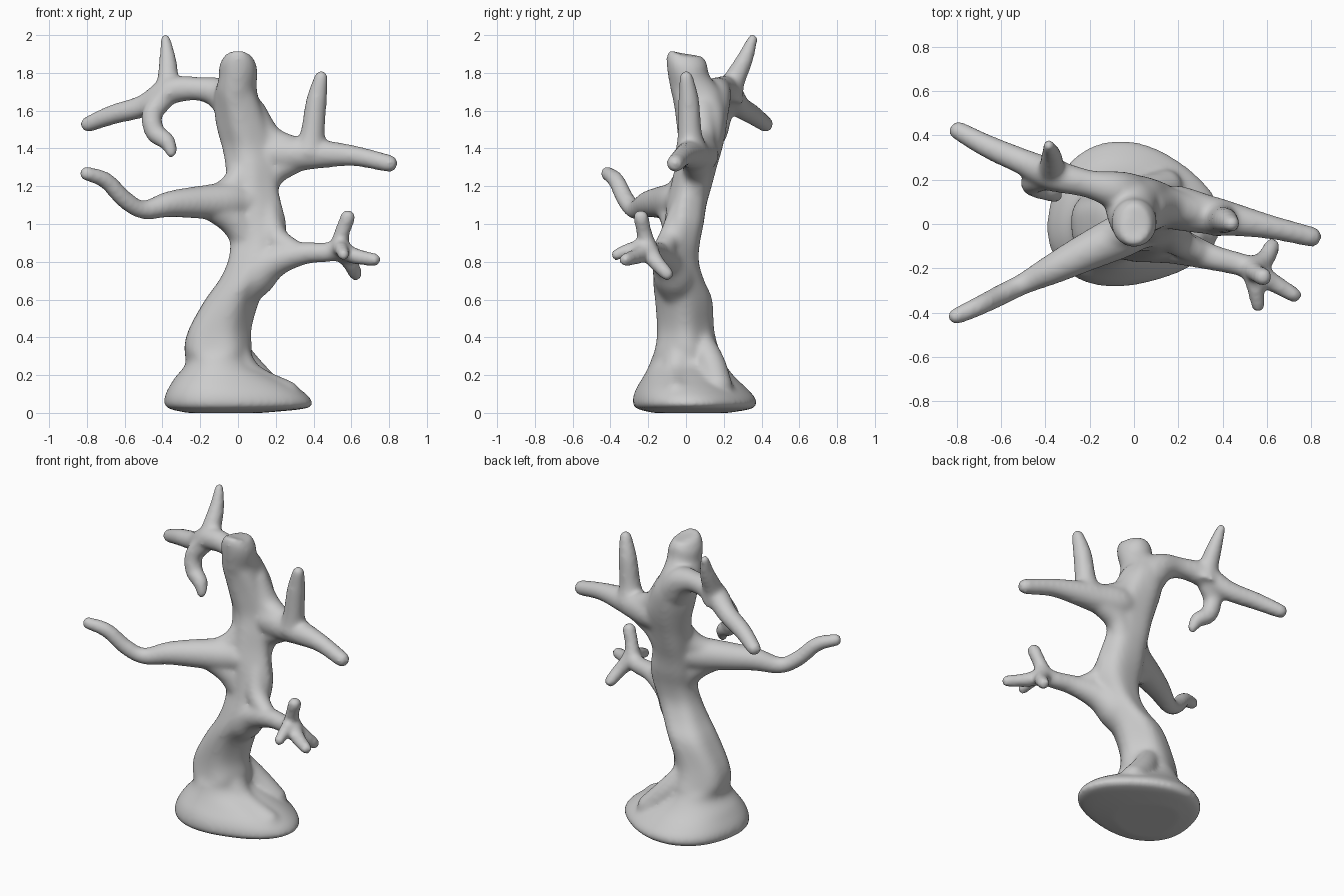
import bpy, bmesh, math
from mathutils import Vector

bm = bmesh.new()
SEG = 24


def spline(rows, steps=6):
    """Catmull-Rom interpolation through rows of numbers."""
    rows = [Vector(r) for r in rows]
    ext = [rows[0] * 2 - rows[1]] + rows + [rows[-1] * 2 - rows[-2]]
    out = []
    for a, b, c, d in zip(ext, ext[1:], ext[2:], ext[3:]):
        for i in range(steps):
            t = i / steps
            out.append(0.5 * (2 * b + (c - a) * t + (2 * a - 5 * b + 4 * c - d) * t ** 2
                              + (3 * b - a - 3 * c + d) * t ** 3))
    return out + [rows[-1]]


def loft(rings):
    """Closed skin over a list of rings of points."""
    rings = [[bm.verts.new(p) for p in r] for r in rings]
    n = len(rings[0])
    for r, s in zip(rings, rings[1:]):
        for i in range(n):
            j = (i + 1) % n
            bm.faces.new((r[i], r[j], s[j], s[i]))
    bm.faces.new(rings[0][::-1])
    bm.faces.new(rings[-1])


def limb(*rows):
    """Round tapering limb through (x, y, z, radius) rows, with a blunt tip."""
    pts = spline(rows)
    p = [Vector(q[:3]) for q in pts]
    rad = [q[3] for q in pts]
    tip = (p[-1] - p[-2]).normalized()
    end = rad[-1]
    p += [p[-1] + tip * end * 0.45, p[-1] + tip * end * 0.7]
    rad += [end * 0.8, end * 0.4]
    prev, side, rings = None, None, []
    for i, c in enumerate(p):
        t = (p[min(i + 1, len(p) - 1)] - p[max(i - 1, 0)]).normalized()
        if prev is None:
            side = t.orthogonal().normalized()
        else:
            side = prev.rotation_difference(t) @ side
        prev = t
        up = t.cross(side)
        rings.append([c + rad[i] * (side * math.cos(a) + up * math.sin(a))
                      for a in (2 * math.pi * k / SEG for k in range(SEG))])
    loft(rings)


# Trunk and flared base: centre x, centre y, half width, half depth, z
trunk = [(-.08, .02, .20, .20, 0), (-.02, .035, .375, .315, .025), (-.02, .035, .395, .33, .07),
         (-.04, .02, .35, .295, .13), (-.07, .01, .275, .245, .19), (-.10, .005, .18, .20, .26),
         (-.11, 0, .18, .165, .35), (-.10, -.005, .165, .15, .45), (-.035, -.01, .145, .152, .6),
         (.03, -.035, .135, .135, .7), (.08, -.045, .135, .115, .8), (.105, -.03, .145, .105, .9),
         (.10, -.01, .155, .105, 1.0), (.085, .005, .145, .105, 1.1), (.075, .03, .135, .108, 1.2),
         (.075, .055, .14, .11, 1.3), (.065, .08, .145, .115, 1.4), (.035, .085, .14, .13, 1.5),
         (.01, .08, .13, .14, 1.6), (-.01, .055, .112, .135, 1.7), (0, .012, .102, .112, 1.8),
         (0, .005, .102, .108, 1.87), (0, 0, .075, .085, 1.91)]
rings = []
for cx, cy, w, d, z in spline(trunk, 3):
    ring = []
    bark = 0.035 if 0.3 < z < 1.7 else 0.0
    corner = 0.06 * max(0, min(1, (0.3 - z) / 0.15))          # three-cornered foot
    for k in range(48):
        a = 2 * math.pi * k / 48
        m = 1 + bark * math.sin(5 * a + 3 * z) + bark * 0.5 * math.sin(3 * a - 9 * z)
        m += corner * (math.cos(3 * (a + 0.2)) - 0.3)
        x, y = w * math.cos(a) * m, d * math.sin(a) * m
        crown = max(0, min(1, (z - 1.7) / 0.15))              # slanted rounded top
        ring.append(Vector((cx + x, cy + y, z - crown * (y * 0.2 + x * x * 4))))
    rings.append(ring)
loft(rings)

# Root ridges
limb((-.08, .05, .42, .07), (.03, .13, .27, .075), (.15, .17, .13, .08))
limb((-.06, -.02, .40, .09), (.05, -.05, .2, .08), (.27, -.05, .09, .075))
limb((-.13, 0, .46, .1), (-.20, -.02, .33, .085))

# Upper left branch with a rising spike and a hanging hook
limb((.05, .08, 1.48, .07), (.0, .12, 1.58, .10), (-.08, .15, 1.68, .09), (-.2, .18, 1.715, .064),
     (-.36, .22, 1.705, .072), (-.5, .28, 1.625, .06), (-.66, .35, 1.58, .053), (-.80, .425, 1.525, .043))
limb((-.37, .22, 1.66, .085), (-.37, .25, 1.75, .062), (-.372, .31, 1.87, .046), (-.385, .355, 1.985, .028))
limb((-.40, .21, 1.66, .06), (-.455, .19, 1.58, .055), (-.44, .17, 1.485, .053), (-.375, .145, 1.435, .046),
     (-.35, .12, 1.37, .028))

# Middle left branch, with webs running up and down into the trunk
limb((.08, .02, 1.13, .07), (-.03, -.04, 1.12, .10), (-.2, -.12, 1.115, .088), (-.36, -.2, 1.105, .07),
     (-.5, -.27, 1.075, .05), (-.6, -.32, 1.13, .048), (-.7, -.37, 1.23, .045), (-.81, -.42, 1.27, .038))
limb((-.16, -.10, 1.13, .06), (-.03, -.02, 1.19, .075), (.05, .04, 1.33, .07))
limb((-.16, -.10, 1.10, .07), (-.02, -.05, 1.02, .085), (.07, -.03, .88, .08))
limb((-.08, -.07, 1.11, .085), (.06, -.03, 1.12, .075))

# Middle right branch with an upright twig and webs
limb((.08, .08, 1.36, .07), (.18, .075, 1.37, .10), (.32, .045, 1.37, .09), (.45, .02, 1.37, .075),
     (.62, -.015, 1.36, .055), (.81, -.06, 1.318, .047))
limb((.30, .05, 1.39, .07), (.16, .08, 1.45, .08), (.06, .08, 1.6, .085))
limb((.30, .05, 1.34, .07), (.17, .055, 1.26, .075), (.11, .02, 1.1, .08))
limb((.38, .03, 1.38, .09), (.395, .02, 1.48, .065), (.415, .015, 1.65, .056), (.442, .0, 1.785, .037))

# Lower right branch ending in a hand of twigs, with a web above
limb((-.02, -.03, .60, .09), (.09, -.06, .73, .115), (.2, -.10, .805, .085), (.35, -.15, .845, .06),
     (.47, -.18, .85, .053), (.56, -.21, .87, .055))
limb((.32, -.14, .85, .05), (.20, -.08, .93, .065), (.15, -.01, 1.08, .075))
wrist = (.53, -.2, .87, .052)
limb(wrist, (.55, -.22, .95, .042), (.585, -.24, 1.045, .042))
limb(wrist, (.62, -.26, .83, .044), (.73, -.325, .81, .035))
limb(wrist, (.59, -.16, .80, .044), (.625, -.095, .73, .037))
limb(wrist, (.545, -.28, .87, .04), (.56, -.375, .835, .032))

# Fuse all parts into one smooth skin
bmesh.ops.recalc_face_normals(bm, faces=bm.faces)
mesh = bpy.data.meshes.new("tree")
bm.to_mesh(mesh)
bm.free()
tree = bpy.data.objects.new("tree", mesh)
bpy.context.collection.objects.link(tree)
remesh = tree.modifiers.new("fuse", 'REMESH')
remesh.mode = 'VOXEL'
remesh.voxel_size = 0.013
remesh.use_smooth_shade = True
smooth = tree.modifiers.new("soften", 'SMOOTH')
smooth.factor = 0.5
smooth.iterations = 16
